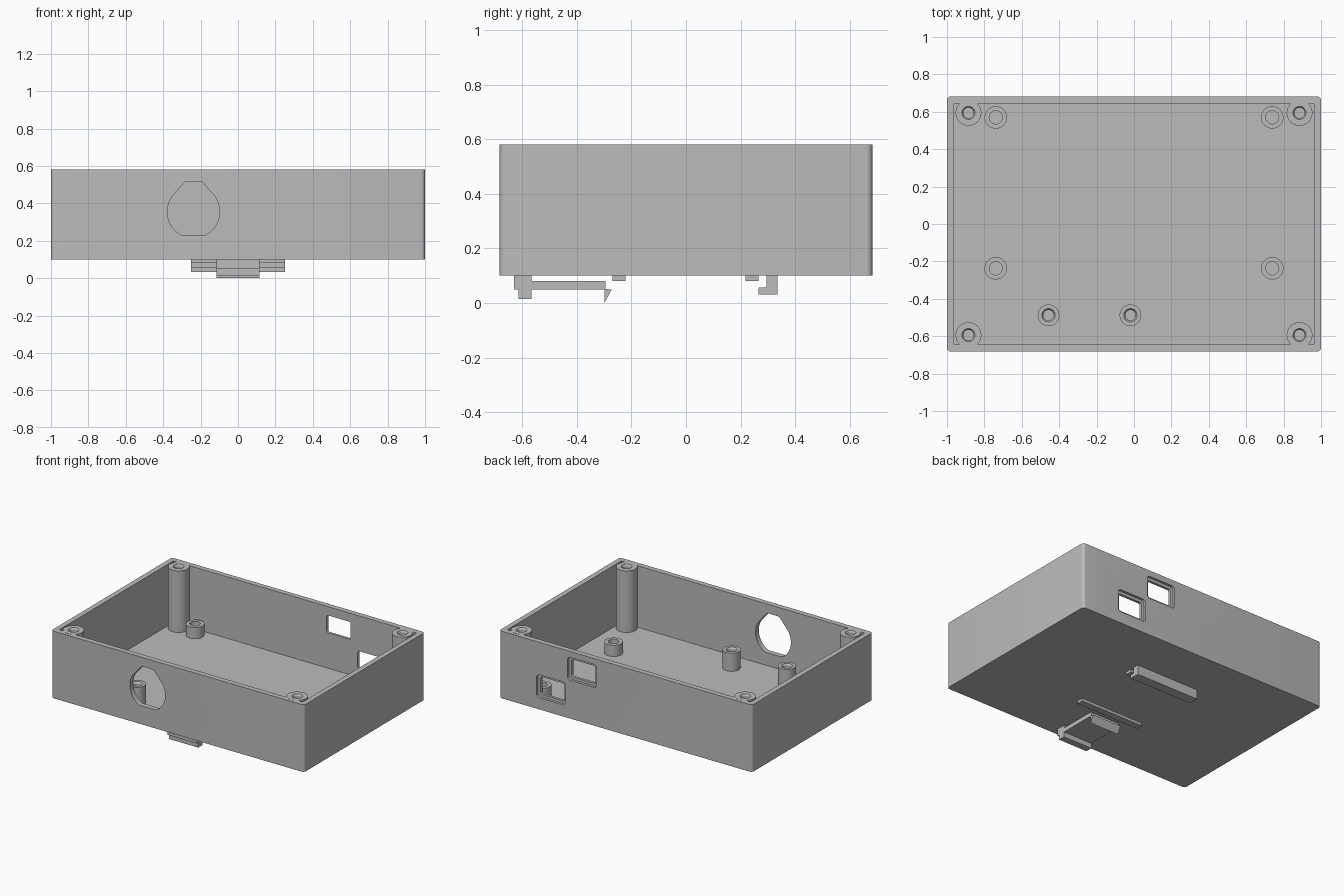
import bpy, bmesh, math

cube = bpy.data.objects.get("Cube")
if cube:
    bpy.data.objects.remove(cube, do_unlink=True)

grey = bpy.data.materials.new("plain grey")
grey.use_nodes = True
grey.diffuse_color = (0.5, 0.5, 0.5, 1)
grey.node_tree.nodes["Principled BSDF"].inputs["Base Color"].default_value = (0.5, 0.5, 0.5, 1)

PLACE = {"x": lambda u, v, w: (w, u, v),
         "y": lambda u, v, w: (u, w, v),
         "z": lambda u, v, w: (u, v, w)}


def finish(name, bm):
    bmesh.ops.recalc_face_normals(bm, faces=bm.faces[:])
    mesh = bpy.data.meshes.new(name)
    bm.to_mesh(mesh)
    bm.free()
    mesh.materials.append(grey)
    ob = bpy.data.objects.new(name, mesh)
    bpy.context.scene.collection.objects.link(ob)
    return ob


def prism(name, outline, axis, start, end):
    """Extrude a closed 2D outline along an axis."""
    bm = bmesh.new()
    rings = [[bm.verts.new(PLACE[axis](u, v, w)) for u, v in outline] for w in (start, end)]
    n = len(outline)
    for ring in rings:
        bm.faces.new(ring)
    for i in range(n):
        j = (i + 1) % n
        bm.faces.new((rings[0][i], rings[0][j], rings[1][j], rings[1][i]))
    return finish(name, bm)


def rounded(cx, cy, w, h, r, steps=6):
    """Rectangle outline with rounded corners."""
    pts = []
    for k, (sx, sy) in enumerate(((1, 1), (-1, 1), (-1, -1), (1, -1))):
        for i in range(steps + 1):
            a = math.pi / 2 * (k + i / steps)
            pts.append((cx + sx * (w / 2 - r) + r * math.cos(a),
                        cy + sy * (h / 2 - r) + r * math.sin(a)))
    return pts


def rect(u0, v0, u1, v1):
    return [(u0, v0), (u1, v0), (u1, v1), (u0, v1)]


def cut(target, cutter):
    mod = target.modifiers.new("cut", "BOOLEAN")
    mod.object, mod.operation, mod.solver = cutter, "DIFFERENCE", "EXACT"
    deps = bpy.context.evaluated_depsgraph_get()
    target.data = bpy.data.meshes.new_from_object(target.evaluated_get(deps))
    target.modifiers.clear()
    bpy.data.objects.remove(cutter, do_unlink=True)


def smooth(ob):
    bpy.ops.object.select_all(action="DESELECT")
    ob.select_set(True)
    bpy.context.view_layer.objects.active = ob
    bpy.ops.object.shade_smooth_by_angle(angle=math.radians(30))


BASE, FLOOR, RIM = 0.1, 0.14, 0.58

# Open tray
case = prism("case", rounded(0, 0, 2, 1.365, 0.022), "z", BASE, RIM)
cut(case, prism("cavity", rect(-0.963, -0.645, 0.963, 0.645), "z", FLOOR, 1))

# Front opening: round sides, flat bottom and a sloped, flat top
cx, cz, r = -0.238, 0.355, 0.14
low = math.asin(-0.123 / r)
first, last = math.radians(44), low
arc = [first + (last - first) * i / 16 for i in range(17)]
side = [(0.046, 0.16)] + [(r * math.cos(a), r * math.sin(a)) for a in arc]
outline = side + [(-u, v) for u, v in reversed(side)]
cut(case, prism("front_opening", [(cx + u, cz + v) for u, v in outline], "y", -0.8, -0.6))

# Back openings with a shallow outer recess
for px, pz in ((0.59, 0.265), (0.345, 0.455)):
    cut(case, prism("socket_hole", rounded(px, pz, 0.19, 0.125, 0.014), "y", 0.6, 0.8))
    cut(case, prism("socket_recess", rounded(px, pz, 0.23, 0.165, 0.025), "y", 0.664, 0.8))
smooth(case)


def post(name, x, y, radius, top, mouth, bore, depth):
    """Turned post with a blind screw hole."""
    profile = [(radius, FLOOR - 0.01), (radius, top), (mouth, top),
               (bore, top - 0.012), (bore, top - depth), (0, top - depth)]
    bm = bmesh.new()
    verts = [bm.verts.new((u, 0, v)) for u, v in [(0, FLOOR - 0.01)] + profile]
    edges = [bm.edges.new(pair) for pair in zip(verts, verts[1:])]
    bmesh.ops.spin(bm, geom=verts + edges, cent=(0, 0, 0), axis=(0, 0, 1),
                   angle=math.tau, steps=32)
    bmesh.ops.remove_doubles(bm, verts=bm.verts[:], dist=0.0001)
    ob = finish(name, bm)
    ob.location = (x, y, 0)
    smooth(ob)


# Corner screw posts and board standoffs
for s in (-1, 1):
    for t in (-1, 1):
        post("corner_post", s * 0.885, t * 0.594, 0.069, RIM + 0.001, 0.035, 0.028, 0.12)
    for y in (-0.237, 0.57):
        post("board_standoff", s * 0.739, y, 0.06, 0.22, 0.035, 0.035, 0.07)
for x in (-0.457, -0.019):
    post("tall_standoff", x, -0.488, 0.058, 0.27, 0.036, 0.028, 0.1)

# Rail mount underneath: ridges, fixed hook and spring clip
for name, y0, y1 in (("front_ridge", -0.27, -0.222), ("back_ridge", 0.218, 0.266)):
    prism(name, rect(y0, 0.08, y1, BASE + 0.005), "x", -0.25, 0.25)
top = BASE + 0.005
prism("fixed_hook", [(0.295, top), (0.295, 0.057), (0.265, 0.057), (0.265, 0.032),
                     (0.336, 0.032), (0.336, top)], "x", -0.25, 0.25)
prism("spring_clip", [(-0.63, top), (-0.63, 0.05), (-0.614, 0.05), (-0.614, 0.014),
                      (-0.565, 0.014), (-0.565, 0.05), (-0.299, 0.05), (-0.299, 0),
                      (-0.272, 0.05), (-0.295, 0.051), (-0.295, 0.081), (-0.565, 0.081),
                      (-0.565, top)], "x", -0.115, 0.115)
